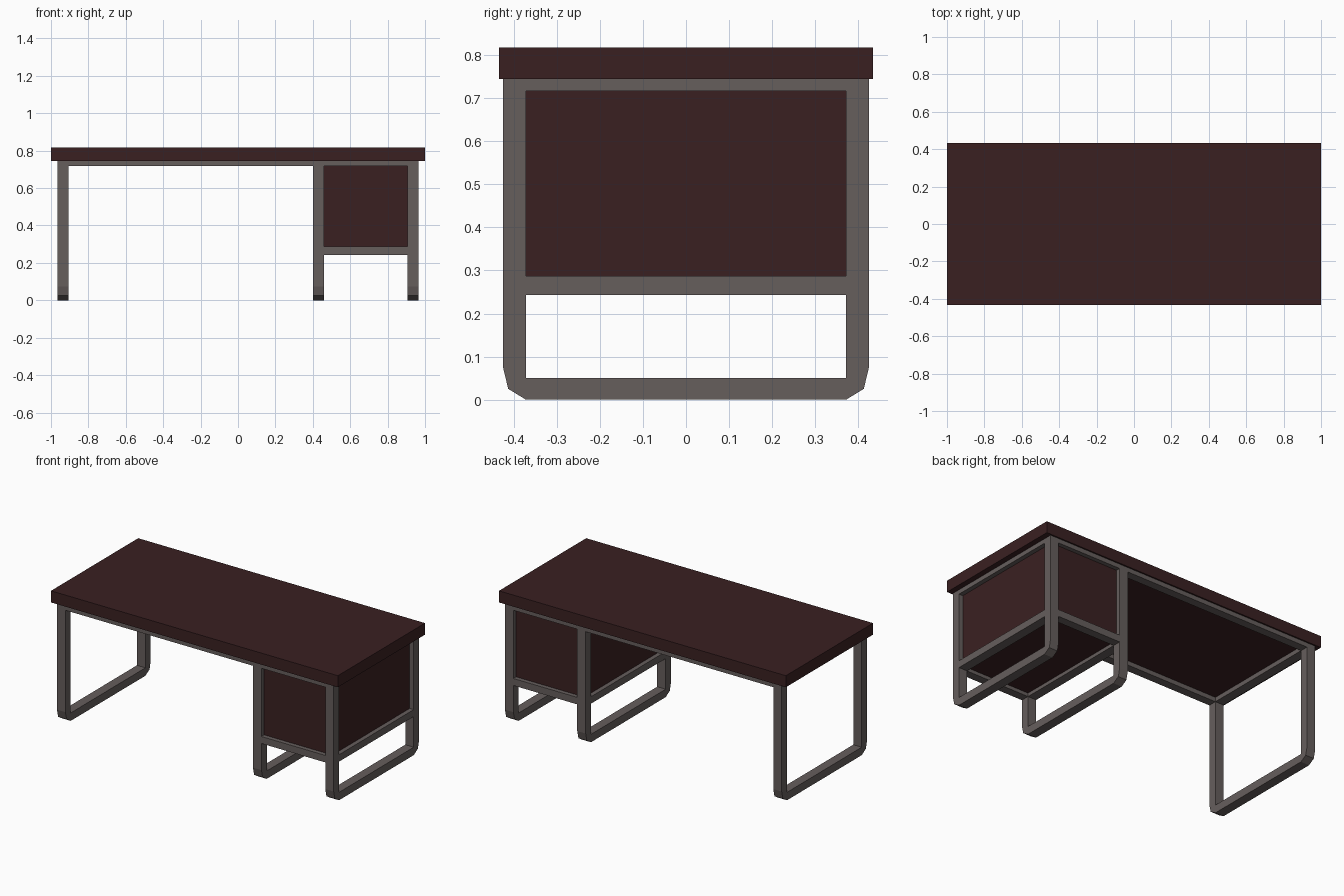
import bpy, bmesh

if "Cube" in bpy.data.objects:
    bpy.data.objects.remove(bpy.data.objects["Cube"])


def material(name, rgb):
    m = bpy.data.materials.new(name)
    m.diffuse_color = (*rgb, 1)
    m.use_nodes = True
    m.node_tree.nodes["Principled BSDF"].inputs["Base Color"].default_value = m.diffuse_color
    return m


WOOD = material("dark_brown_wood", (0.042, 0.0145, 0.0155))
METAL = material("grey_metal", (0.133, 0.112, 0.108))


def finish(name, bm, mat):
    bmesh.ops.recalc_face_normals(bm, faces=bm.faces[:])
    me = bpy.data.meshes.new(name)
    bm.to_mesh(me)
    bm.free()
    me.materials.append(mat)
    ob = bpy.data.objects.new(name, me)
    bpy.context.collection.objects.link(ob)
    return ob


def box(name, x, y, z, mat):
    bm = bmesh.new()
    bmesh.ops.create_cube(bm, size=1)
    for v in bm.verts:
        v.co = [r[0] if c < 0 else r[1] for c, r in zip(v.co, (x, y, z))]
    return finish(name, bm, mat)


TOP, RAIL = 0.745, 0.717        # top and underside of the upper rails
OUT, INN = 0.425, 0.372         # outer and inner depth of the frames


def leg_loop(name, x0, x1):
    # U-shaped leg pair with chamfered lower corners
    half = [(OUT, TOP), (OUT, 0.075), (0.413, 0.025), (INN, 0)]
    inner = [(INN, TOP), (INN, 0.05)]
    pts = half + [(-y, z) for y, z in reversed(half)]
    pts += [(-y, z) for y, z in inner] + inner[::-1]
    bm = bmesh.new()
    face = bm.faces.new([bm.verts.new((x0, y, z)) for y, z in pts])
    ext = bmesh.ops.extrude_face_region(bm, geom=[face])
    for v in ext["geom"]:
        if isinstance(v, bmesh.types.BMVert):
            v.co.x = x1
    finish(name, bm, METAL)
    box(name + "_top_rail", (x0, x1), (-INN, INN), (RAIL, TOP), METAL)


legs = {"left_leg": (-0.965, -0.906),
        "middle_leg": (0.402, 0.461),
        "right_leg": (0.906, 0.965)}
for name, (a, b) in legs.items():
    leg_loop(name, a, b)
    # lower side rails that carry the cabinet
    if name != "left_leg":
        box(name + "_low_rail", (a, b), (-INN, INN), (0.243, 0.287), METAL)

# long rails at front and back
for side, y in (("front", (-OUT, -INN)), ("back", (INN, OUT))):
    box(side + "_rail_long", (-0.906, 0.402), y, (RAIL, TOP), METAL)
    box(side + "_rail_cabinet", (0.461, 0.906), y, (RAIL, TOP), METAL)
    box(side + "_rail_low", (0.461, 0.906), y, (0.243, 0.287), METAL)

# cabinet panels, recessed in the frame
box("cabinet", (0.43, 0.937), (-0.398, 0.398), (0.265, 0.74), WOOD)

# table top
box("desk_top", (-1, 1), (-0.434, 0.434), (TOP, 0.818), WOOD)
